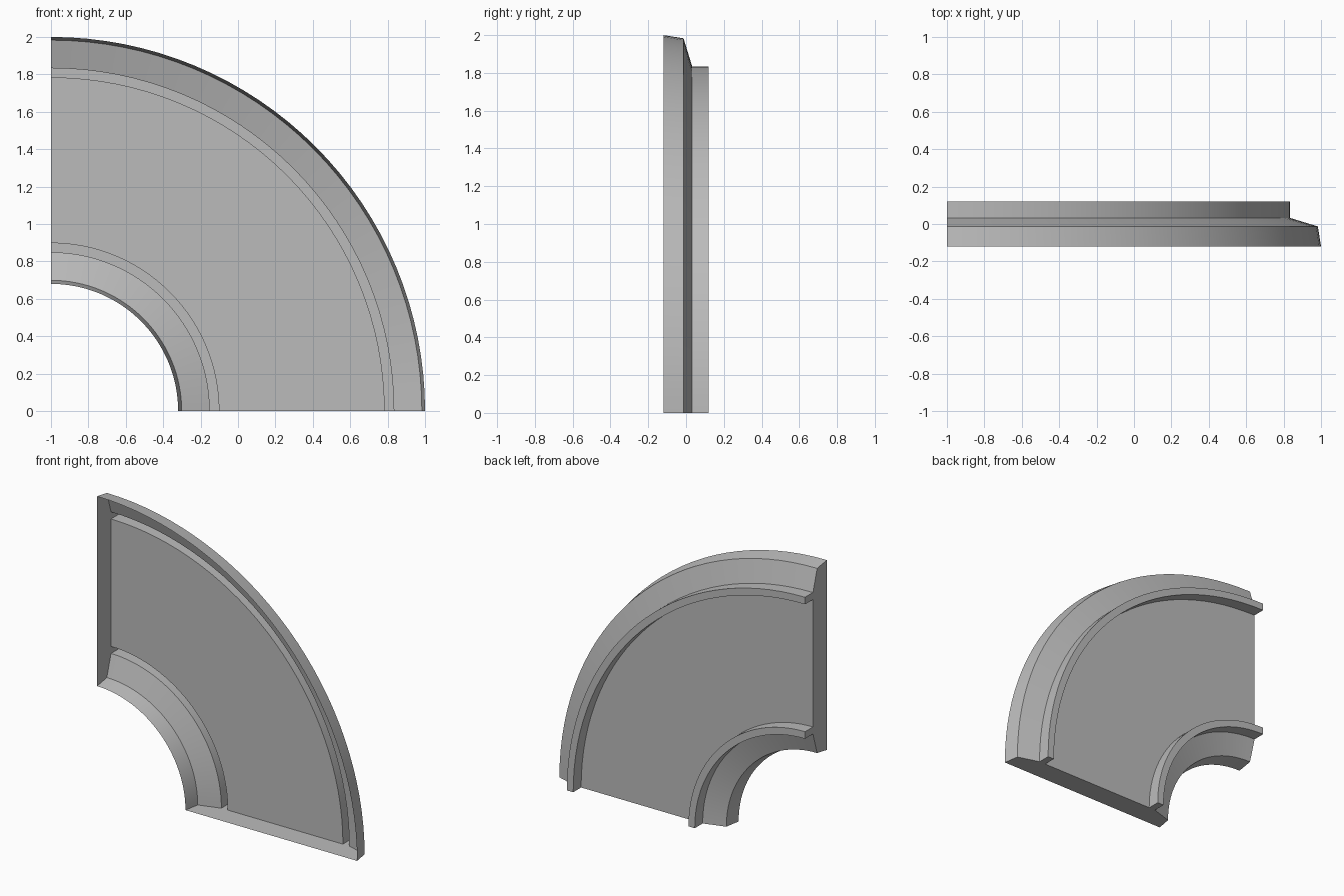
import bpy, bmesh, math
from mathutils import Vector

cube = bpy.data.objects.get("Cube")
if cube:
    bpy.data.objects.remove(cube, do_unlink=True)

grey = bpy.data.materials.new("plain_grey")
grey.use_nodes = True
colour = (0.5, 0.5, 0.5, 1)
grey.diffuse_color = colour
grey.node_tree.nodes["Principled BSDF"].inputs["Base Color"].default_value = colour

# Cross-section of the hollow shell, as (radius, depth): rim, slope, rib, panel, rib, slope, rim
FRONT, SHOULDER, PANEL, BACK = -0.12, -0.013, 0.033, 0.12
profile = [
    (2.0, FRONT), (1.983, SHOULDER), (1.833, PANEL),
    (1.833, BACK), (1.784, BACK), (1.784, PANEL),
    (0.898, PANEL), (0.898, BACK), (0.849, BACK),
    (0.849, PANEL), (0.699, SHOULDER), (0.68, FRONT),
]
centre = Vector((-1, 0, 0))

# Sweep the section through a quarter turn, from the upright end to the floor end
bm = bmesh.new()
verts = [bm.verts.new((-1, y, r)) for r, y in profile]
edges = [bm.edges.new(pair) for pair in zip(verts, verts[1:])]
swept = bmesh.ops.spin(bm, geom=verts + edges, cent=centre, axis=(0, 1, 0),
                       angle=math.pi / 2, steps=32, use_duplicate=False)
last = [g for g in swept["geom_last"] if isinstance(g, bmesh.types.BMVert)]

# End walls close both cut ends; the front stays open
last.sort(key=lambda v: min(range(len(profile)), key=lambda i: (
    abs(v.co.x + 1 - profile[i][0]) + abs(v.co.y - profile[i][1]))))
bm.faces.new(verts)
bm.faces.new(last)
bmesh.ops.recalc_face_normals(bm, faces=bm.faces[:])

# Make the panel face the back, so that the shell is turned outwards
bm.normal_update()
panel = max(bm.faces, key=lambda f: f.calc_area() * abs(f.normal.y))
if panel.normal.y < 0:
    bmesh.ops.reverse_faces(bm, faces=bm.faces[:])

mesh = bpy.data.meshes.new("quarter_ring_shell")
bm.to_mesh(mesh)
bm.free()
mesh.materials.append(grey)
shell = bpy.data.objects.new("quarter_ring_shell", mesh)
bpy.context.collection.objects.link(shell)

bpy.ops.object.select_all(action='DESELECT')
shell.select_set(True)
bpy.context.view_layer.objects.active = shell
bpy.ops.object.shade_smooth_by_angle(angle=math.radians(15))
